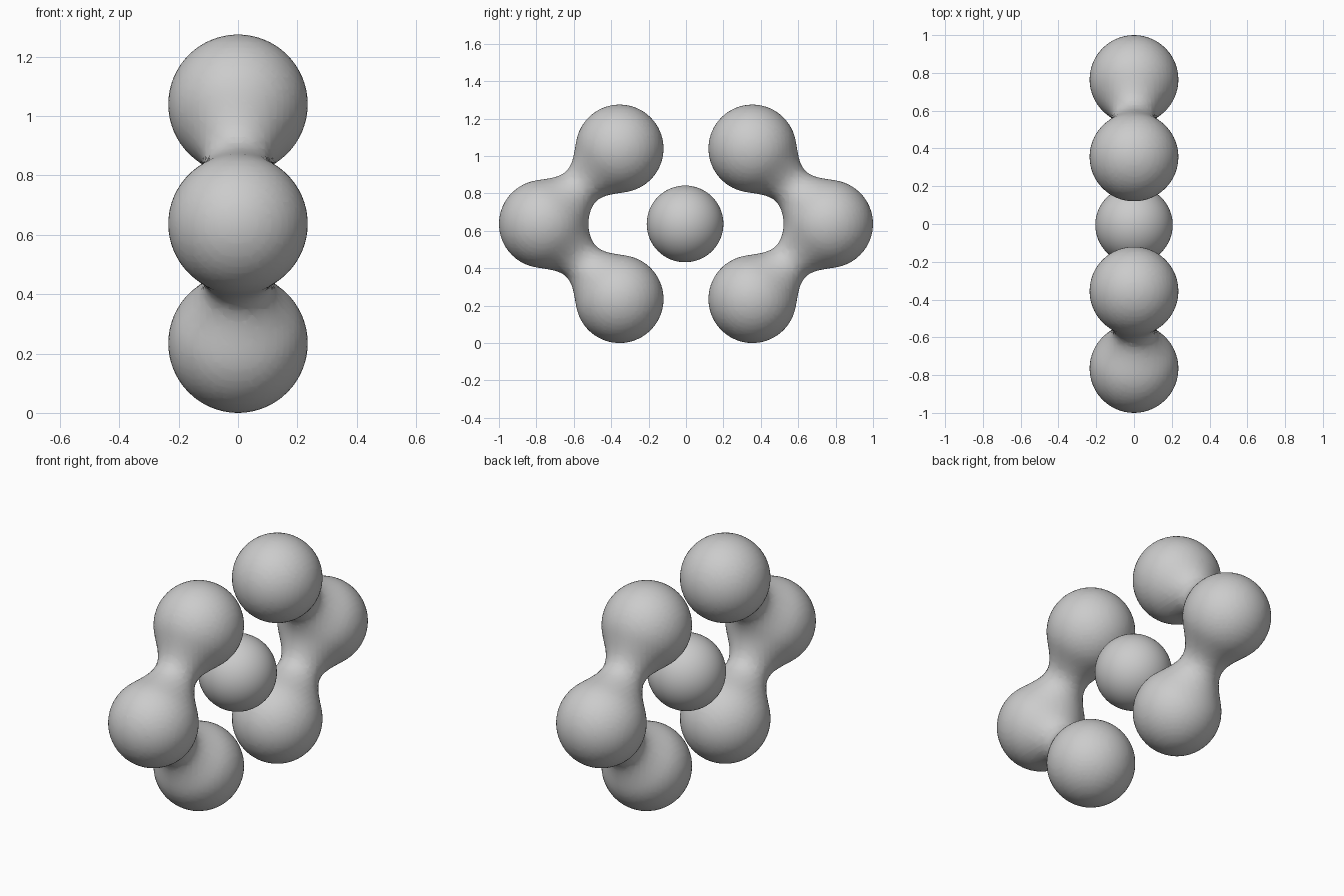
import bpy

if "Cube" in bpy.data.objects:
    bpy.data.objects.remove(bpy.data.objects["Cube"])

MID = 0.637


def bent_chain(name, side):
    # three balls flowing into each other, bulging outwards
    meta = bpy.data.metaballs.new(name + "_blob")
    meta.resolution = meta.render_resolution = 0.02
    meta.threshold = 0.6
    for y, z in ((0.355, 1.04), (0.765, MID), (0.355, 0.235)):
        ball = meta.elements.new(type='BALL')
        ball.co = (0, side * y, z)
        ball.radius = 0.501
        ball.stiffness = 1.264
    blob = bpy.data.objects.new(name + "_blob", meta)
    bpy.context.collection.objects.link(blob)
    bpy.context.view_layer.update()
    dg = bpy.context.evaluated_depsgraph_get()
    mesh = bpy.data.meshes.new_from_object(blob.evaluated_get(dg))
    bpy.data.objects.remove(blob)
    for p in mesh.polygons:
        p.use_smooth = True
    mesh.name = name
    ob = bpy.data.objects.new(name, mesh)
    bpy.context.collection.objects.link(ob)


bent_chain("front_chain", -1)
bent_chain("back_chain", 1)

# separate ball in the middle
bpy.ops.mesh.primitive_uv_sphere_add(segments=64, ring_count=32, radius=0.205,
                                     location=(0, -0.005, MID))
bpy.context.object.name = "centre_ball"
bpy.ops.object.shade_smooth()
